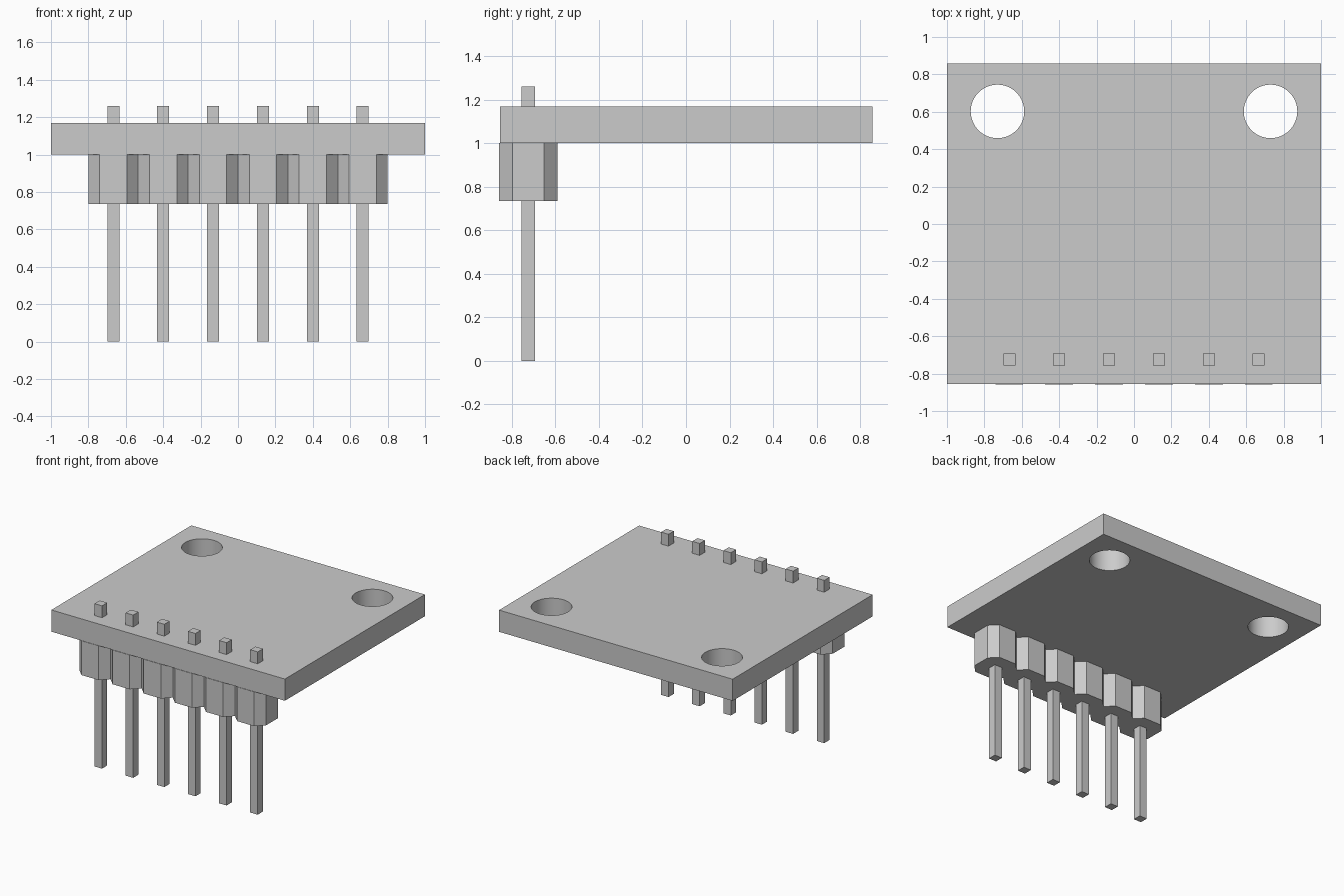
import bpy
import bmesh
import math

if "Cube" in bpy.data.objects:
    bpy.data.objects.remove(bpy.data.objects["Cube"])

PITCH = 0.2667
ROW_Y = -0.725
PIN_X = [(i - 2.5) * PITCH for i in range(6)]

grey = bpy.data.materials.new("plain grey")
grey.diffuse_color = (0.6, 0.6, 0.6, 1.0)
grey.use_nodes = True
grey.node_tree.nodes["Principled BSDF"].inputs["Base Color"].default_value = grey.diffuse_color


def prism(name, outline, z0, z1):
    """Extrude a closed counter-clockwise xy outline from z0 to z1."""
    bm = bmesh.new()
    face = bm.faces.new([bm.verts.new((x, y, z0)) for x, y in outline])
    ext = bmesh.ops.extrude_face_region(bm, geom=[face])
    for v in ext["geom"]:
        if isinstance(v, bmesh.types.BMVert):
            v.co.z = z1
    bmesh.ops.recalc_face_normals(bm, faces=bm.faces)
    mesh = bpy.data.meshes.new(name)
    bm.to_mesh(mesh)
    bm.free()
    mesh.materials.append(grey)
    obj = bpy.data.objects.new(name, mesh)
    bpy.context.collection.objects.link(obj)
    return obj


def rect(x0, x1, y0, y1):
    return [(x0, y0), (x1, y0), (x1, y1), (x0, y1)]


# circuit board with two mounting holes
board = prism("board", rect(-1, 1, -0.855, 0.858), 1.0, 1.168)
bpy.context.view_layer.objects.active = board
board.select_set(True)
for side in (-1, 1):
    circle = [(side * 0.73 + 0.143 * math.cos(a), 0.602 + 0.143 * math.sin(a))
              for a in (math.tau * k / 64 for k in range(64))]
    cutter = prism("hole_cutter", circle, 0.8, 1.4)
    cutter.hide_render = True
    cut = board.modifiers.new("hole", "BOOLEAN")
    cut.operation = "DIFFERENCE"
    cut.solver = "EXACT"
    cut.object = cutter
    bpy.ops.object.modifier_apply(modifier=cut.name)
    bpy.data.objects.remove(cutter)
bpy.ops.object.shade_smooth_by_angle(angle=math.radians(30))

# header strip: six chamfered blocks joined in one outline
HALF, FLAT = PITCH / 2, 0.073
front = []
for n, x in enumerate(PIN_X):
    if n == 0:
        front.append((x - HALF, -FLAT))
    front += [(x - FLAT, -HALF), (x + FLAT, -HALF), (x + HALF, -FLAT)]
back = [(x, -y) for x, y in reversed(front)]
prism("pin_header", [(x, y + ROW_Y) for x, y in front + back], 0.735, 1.0)

# square pins through header and board
W = 0.032
for n, x in enumerate(PIN_X):
    prism(f"pin_{n + 1}", rect(x - W, x + W, ROW_Y - W, ROW_Y + W), 0.0, 1.26)
